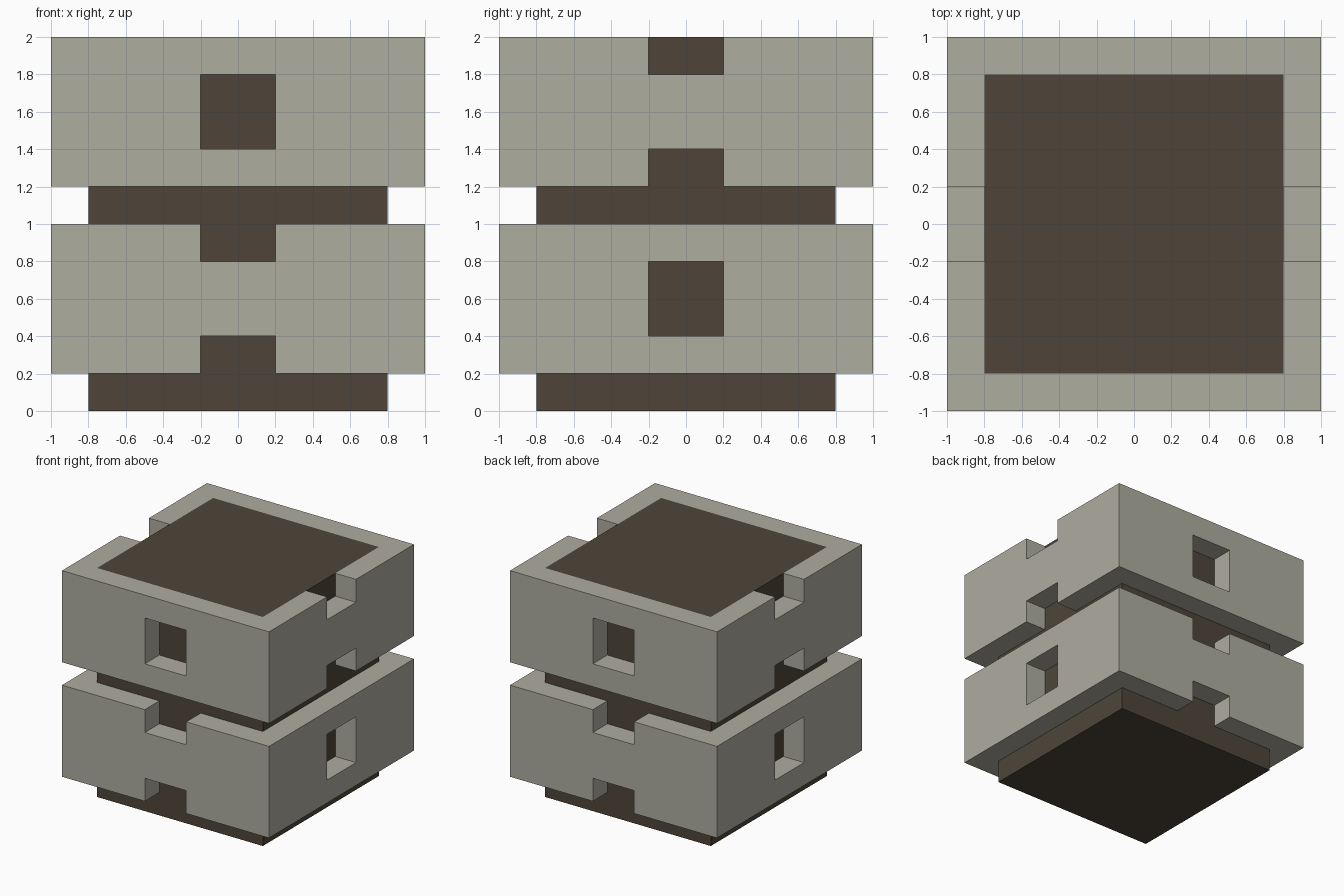
import bpy

if "Cube" in bpy.data.objects:
    bpy.data.objects.remove(bpy.data.objects["Cube"])

def material(name, rgb):
    m = bpy.data.materials.new(name)
    m.diffuse_color = (*rgb, 1)
    m.use_nodes = True
    m.node_tree.nodes["Principled BSDF"].inputs["Base Color"].default_value = m.diffuse_color
    return m

STONE = material("pale_stone", (0.429, 0.418, 0.352))
DARK = material("dark_brown", (0.0762, 0.0595, 0.0409))

def box(name, size, z0, z1, mat=None):
    """Box centred on x and y, spanning z0 to z1."""
    bpy.ops.mesh.primitive_cube_add(size=1, location=(0, 0, (z0 + z1) / 2))
    ob = bpy.context.object
    ob.name = name
    ob.scale = (size[0], size[1], z1 - z0)
    bpy.ops.object.transform_apply(location=True, rotation=False, scale=True)
    if mat:
        ob.data.materials.append(mat)
    return ob

def cut(target, size, z0, z1):
    """Subtract a centred box from the target."""
    cutter = box("cutter", size, z0, z1)
    cutter.hide_render = True
    mod = target.modifiers.new("cut", 'BOOLEAN')
    mod.operation, mod.solver, mod.object = 'DIFFERENCE', 'EXACT', cutter
    bpy.context.view_layer.objects.active = target
    bpy.ops.object.modifier_apply(modifier=mod.name)
    bpy.data.objects.remove(cutter, do_unlink=True)

def ring(name, z0, window_axis):
    """Square stone collar: windows on one pair of walls, notches on the other."""
    z1 = z0 + 0.8
    ob = box(name, (2, 2), z0, z1, STONE)
    cut(ob, (1.6, 1.6), z0 - 0.1, z1 + 0.1)
    along_x, along_y = (3, 0.4), (0.4, 3)
    window, notch = (along_x, along_y) if window_axis == 'X' else (along_y, along_x)
    cut(ob, window, z0 + 0.2, z1 - 0.2)      # square windows
    cut(ob, notch, z1 - 0.2, z1 + 0.1)       # top notches
    cut(ob, notch, z0 - 0.1, z0 + 0.2)       # bottom notches
    return ob

# Dark inner column
box("core", (1.6, 1.6), 0, 2, DARK)

# Two collars, turned a quarter from each other
ring("lower_ring", 0.2, 'X')
ring("upper_ring", 1.2, 'Y')
